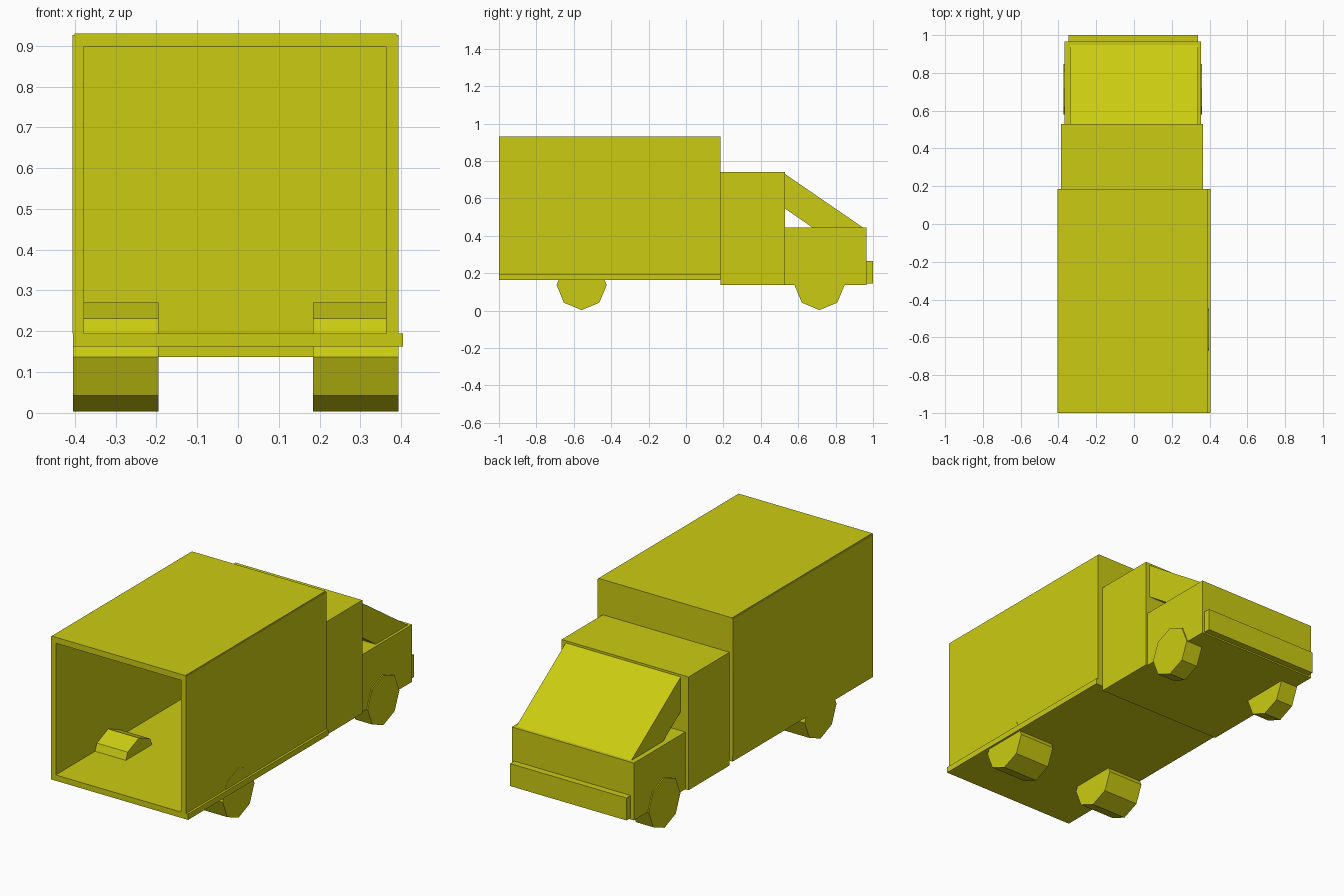
import bpy
import bmesh
import math

if "Cube" in bpy.data.objects:
    bpy.data.objects.remove(bpy.data.objects["Cube"])

paint = bpy.data.materials.new("olive_paint")
paint.diffuse_color = (0.6, 0.6, 0.006, 1)
paint.use_nodes = True
paint.node_tree.nodes["Principled BSDF"].inputs["Base Color"].default_value = paint.diffuse_color


def prism(name, profile, x0, x1):
    """Extrude a (y, z) profile from x0 to x1."""
    bm = bmesh.new()
    face = bm.faces.new([bm.verts.new((x0, y, z)) for y, z in profile])
    ext = bmesh.ops.extrude_face_region(bm, geom=[face])
    moved = [v for v in ext["geom"] if isinstance(v, bmesh.types.BMVert)]
    bmesh.ops.translate(bm, vec=(x1 - x0, 0, 0), verts=moved)
    bmesh.ops.recalc_face_normals(bm, faces=bm.faces)
    mesh = bpy.data.meshes.new(name)
    bm.to_mesh(mesh)
    bm.free()
    mesh.materials.append(paint)
    obj = bpy.data.objects.new(name, mesh)
    bpy.context.collection.objects.link(obj)
    return obj


def box(name, x, y, z):
    return prism(name, [(y[0], z[0]), (y[1], z[0]), (y[1], z[1]), (y[0], z[1])], *x)


def wheel(name, x0, x1, y, r=0.134):
    ring = [math.tau * i / 8 for i in range(8)]
    c = 0.003 + r
    return prism(name, [(y + r * math.sin(a), c - r * math.cos(a)) for a in ring], x0, x1)


# Cargo box: five panels, open at the -y end
length = (-1.0, 0.184)
box("cargo_floor", (-0.405, 0.405), length, (0.163, 0.194))
box("cargo_wall_left", (-0.406, -0.377), length, (0.194, 0.926))
box("cargo_wall_right", (0.363, 0.393), length, (0.194, 0.926))
box("cargo_roof", (-0.401, 0.389), length, (0.898, 0.93))
box("cargo_bulkhead", (-0.377, 0.363), (0.155, 0.184), (0.194, 0.898))

# Cab, hood and bumper
box("cab", (-0.386, 0.364), (0.184, 0.53), (0.137, 0.742))
box("hood", (-0.367, 0.354), (0.53, 0.965), (0.137, 0.443))
box("bumper", (-0.348, 0.34), (0.965, 1.0), (0.145, 0.265))

# Sloping windshield slab between cab and hood
prism("windshield", [(0.53, 0.73), (0.948, 0.443), (0.678, 0.443), (0.53, 0.545)],
      -0.34, 0.34)

# Octagonal wheels: wide at the cargo end, narrow under the hood
for side, (rear, front) in {"left": ((-0.405, -0.195), (-0.373, -0.27)),
                            "right": ((0.184, 0.394), (0.26, 0.36))}.items():
    wheel("cargo_wheel_" + side, *rear, -0.558)
    wheel("cab_wheel_" + side, *front, 0.714)
